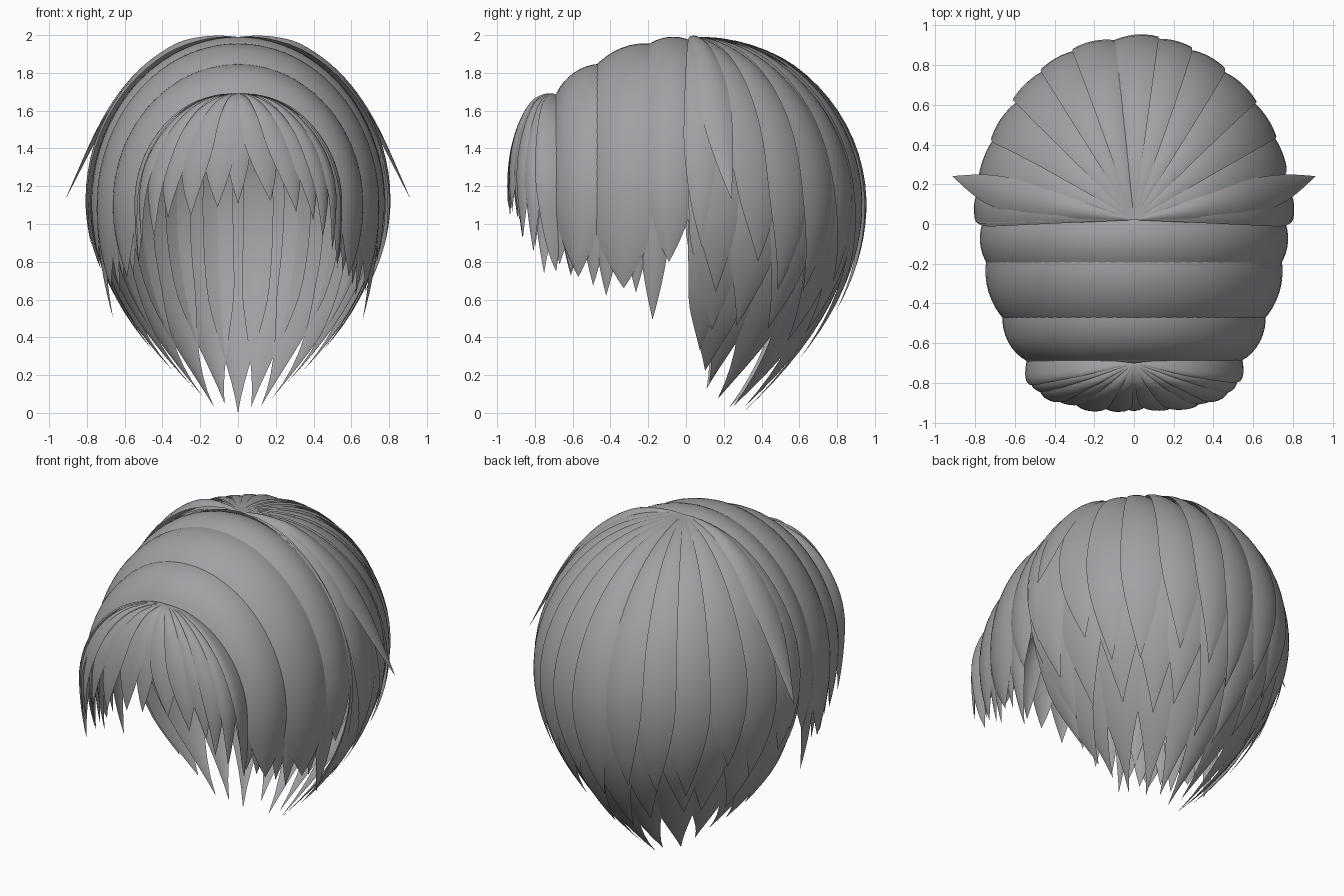
import bpy, bmesh, math, random
from mathutils import Vector

random.seed(4)
if "Cube" in bpy.data.objects:
    bpy.data.objects.remove(bpy.data.objects["Cube"])

hair = bpy.data.materials.new("ash grey hair")
hair.use_nodes = True
GREY = (0.36, 0.35, 0.37, 1)
hair.diffuse_color = GREY
hair.node_tree.nodes["Principled BSDF"].inputs["Base Color"].default_value = GREY

EAR = 1.1                       # height where the head is widest
CENTRE = Vector((0, 0, EAR))


def fall(t, tuck):
    """Quarter round down to ear height (t = 1), then tucking inwards to the floor (t = 2)."""
    if t < 1:
        return math.sin(t * math.pi / 2), math.cos(t * math.pi / 2)
    return 1 - tuck * (t - 1) ** 2, 1 - t


def back_surface(a, t):
    r, h = fall(t, 0.63 + 0.18 * math.sin(a) ** 2)
    return Vector((0.78 * math.sin(a) * r, 0.02 + 0.91 * math.cos(a) * r,
                   EAR + h * (0.89 if h > 0 else EAR)))


def side_surface(y, t):
    r, h = fall(t, 0.3)
    top = 1.97 - 0.6 * y * y - EAR
    return Vector(((0.755 - 0.45 * y * y) * r, y, EAR + h * (top if h > 0 else EAR)))


def fringe_surface(a, t):
    r, h = fall(t, 0.4)
    depth = math.copysign(abs(math.cos(a)) ** 0.75, math.cos(a))
    return Vector((0.54 * math.sin(a) * r, -0.7 - 0.245 * depth * r,
                   EAR + h * (0.59 if h > 0 else EAR)))


def strand(bm, surface, mid, half, tip_z, lift=0.0, bulge=0.03, tilt=0.0,
           sweep=0.0, taper=0.6, flare=0.0, mirror=1, rows=26, cols=8):
    """Arched lock lying on a surface, full width until taper, then closing to a point."""
    end = 1 + (EAR - tip_z) / EAR
    grid = []
    for i in range(rows + 1):
        s = i / rows
        k = max(0, (s - taper) / (1 - taper))
        width = max(0.004, 1 - k ** 1.6)
        rise = 1 if surface is side_surface else min(1, s * 4)
        line = []
        for j in range(cols + 1):
            v = 2 * j / cols - 1
            p = surface(mid + half * width * v + sweep * s * s, s * end)
            out = rise * (lift + width * (bulge * (1 - v * v) + tilt * v)) + flare * s ** 6
            p += (p - CENTRE).normalized() * out
            p.x *= mirror
            line.append(bm.verts.new(p))
        grid.append(line)
    for a, b in zip(grid, grid[1:]):
        for j in range(cols):
            quad = (a[j], b[j], b[j + 1], a[j + 1])
            bm.faces.new(quad if mirror > 0 else quad[::-1])


def finish(name, bm):
    bmesh.ops.remove_doubles(bm, verts=bm.verts, dist=0.0005)
    mesh = bpy.data.meshes.new(name)
    bm.to_mesh(mesh)
    bm.free()
    mesh.materials.append(hair)
    for f in mesh.polygons:
        f.use_smooth = True
    bpy.context.collection.objects.link(bpy.data.objects.new(name, mesh))


# Back hair: three layers fanning from the crown, longest underneath
def back_layer(name, count, spread, low, rise, jitter, lift, tilt, taper, overlap):
    bm = bmesh.new()
    step = spread / count
    for i in range(count):
        a = step * (i + 0.5) - spread / 2
        side = abs(a) / (math.pi / 2)
        inner = side > 0.1
        tip = low + rise * side ** 2 + random.uniform(0, jitter) * inner
        strand(bm, back_surface, a, step * overlap, tip, lift, 0.012,
               math.copysign(tilt, a), random.uniform(-0.06, 0.06) * inner, taper)
    finish(name, bm)


back_layer("back_under_layer", 9, 2.7, -0.045, 0.2, 0.05, -0.045, 0.0, 0.7, 0.85)
back_layer("back_middle_layer", 12, 3.05, 0.28, 0.1, 0.14, -0.008, 0.006, 0.68, 0.72)
back_layer("back_outer_layer", 13, 3.1, 0.55, 0.1, 0.22, 0.012, -0.014, 0.62, 0.66)

# Blunt locks that close the back hair behind each ear
bm = bmesh.new()
for m in (1, -1):
    strand(bm, back_surface, 1.37, 0.2, 0.2, -0.025, 0.01, taper=0.82, mirror=m)
    strand(bm, back_surface, 1.47, 0.11, 0.32, -0.015, 0.01, taper=0.85, mirror=m)
finish("behind_ear_locks", bm)

# Slim locks swept out beside the crown
bm = bmesh.new()
for m in (1, -1):
    strand(bm, back_surface, 1.5, 0.11, 0.88, 0.02, 0.015, taper=0.6, mirror=m)
    strand(bm, back_surface, 1.42, 0.14, 1.12, 0.025, 0.02, sweep=-0.05, taper=0.4,
           flare=0.13, mirror=m)
finish("ear_flicks", bm)

# Broad overlapping bands from the centre line down each side
bm = bmesh.new()
for m in (1, -1):
    for y, half, tip, bulge in ((-0.09, 0.12, 0.8, 0.025), (-0.33, 0.16, 0.66, 0.03),
                                (-0.57, 0.12, 0.72, 0.035)):
        strand(bm, side_surface, y, half, tip, 0, bulge, taper=0.76, mirror=m)
finish("side_bands", bm)

# Narrow locks showing below the bands
bm = bmesh.new()
for m in (1, -1):
    for y, tip in ((-0.03, 0.88), (-0.16, 0.46), (-0.25, 0.62), (-0.41, 0.6),
                   (-0.48, 0.66), (-0.6, 0.72), (-0.66, 0.78)):
        strand(bm, side_surface, y, 0.085, tip + random.uniform(0, 0.04), -0.015, 0.02,
               sweep=-0.02, taper=0.7, mirror=m)
finish("side_under_locks", bm)

# Fringe: locks fanning from the forehead parting
bm = bmesh.new()
strand(bm, fringe_surface, 0, 0.16, 1.11, -0.005, 0.015, taper=0.55)
for m in (1, -1):
    for i in range(6):
        a = 0.22 + 0.25 * i
        tip = 1.1 - 0.34 * (i / 5) ** 1.5 + random.uniform(-0.03, 0.03)
        strand(bm, fringe_surface, a, 0.2, tip, 0.008 * (i % 2), 0.015, -0.014,
               random.uniform(-0.02, 0.14), 0.58, mirror=m)
finish("fringe", bm)
